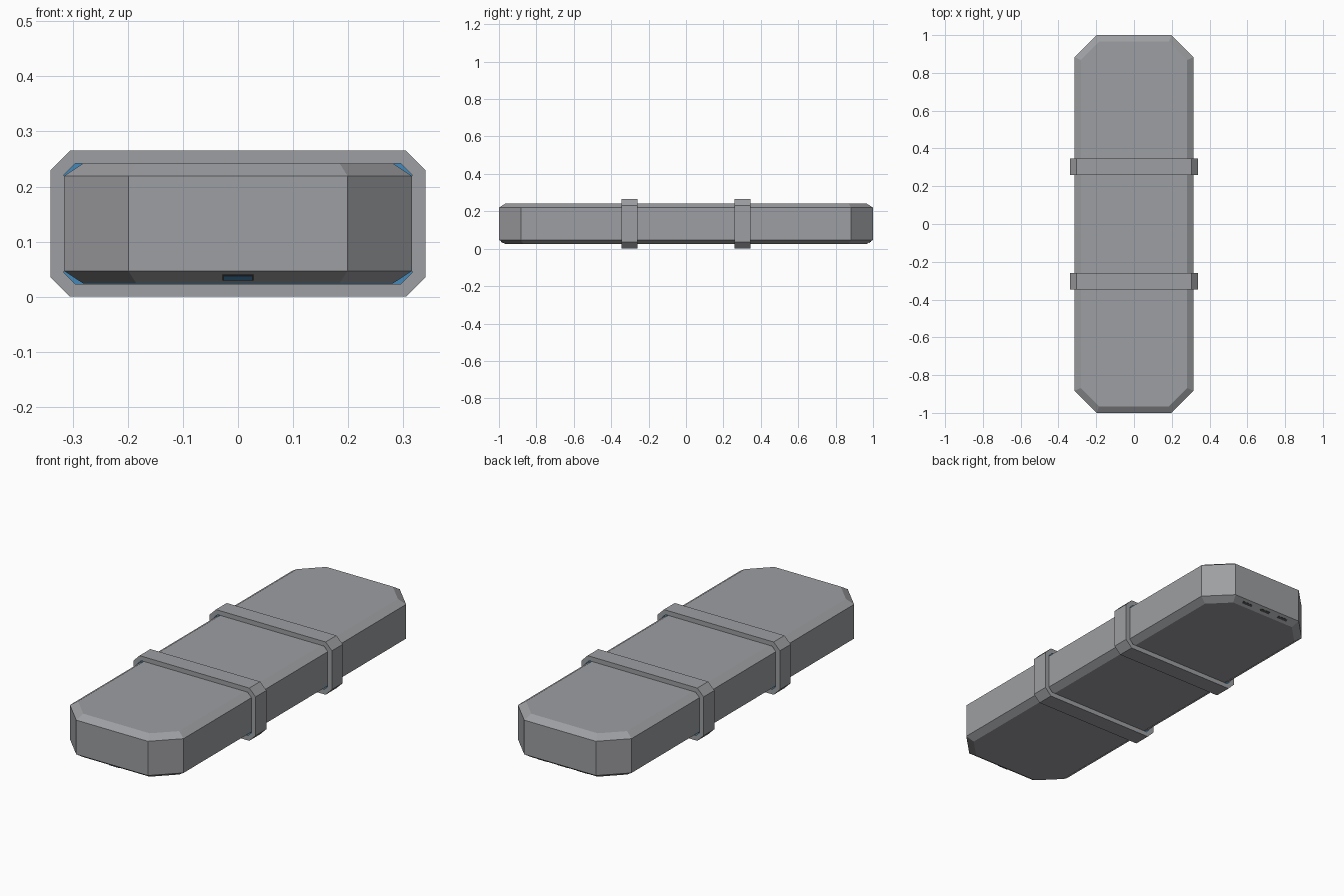
import bpy, bmesh, math

if "Cube" in bpy.data.objects:
    bpy.data.objects.remove(bpy.data.objects["Cube"])


def material(name, rgb):
    m = bpy.data.materials.new(name)
    m.diffuse_color = (*rgb, 1)
    m.use_nodes = True
    m.node_tree.nodes["Principled BSDF"].inputs["Base Color"].default_value = m.diffuse_color
    return m


GREY = material("metal grey", (0.34, 0.345, 0.36))
BLUE = material("light blue", (0.06, 0.25, 0.48))
DARK = material("dark slot", (0.06, 0.06, 0.065))


def octagon(hx, hy, cx, cy):
    return [(hx - cx, -hy), (hx, -hy + cy), (hx, hy - cy), (hx - cx, hy),
            (-hx + cx, hy), (-hx, hy - cy), (-hx, -hy + cy), (-hx + cx, -hy)]


def loft(name, rings, mat, closed=False):
    """Skin between rings of points; cap the ends or close the loop."""
    bm = bmesh.new()
    loops = [[bm.verts.new(p) for p in r] for r in rings]
    n = len(loops[0])
    pairs = list(zip(loops, loops[1:]))
    if closed:
        pairs.append((loops[-1], loops[0]))
    else:
        bm.faces.new(loops[0])
        bm.faces.new(loops[-1])
    for a, b in pairs:
        for i in range(n):
            j = (i + 1) % n
            bm.faces.new((a[i], a[j], b[j], b[i]))
    bmesh.ops.recalc_face_normals(bm, faces=bm.faces)
    me = bpy.data.meshes.new(name)
    bm.to_mesh(me)
    bm.free()
    me.materials.append(mat)
    ob = bpy.data.objects.new(name, me)
    bpy.context.collection.objects.link(ob)
    return ob


# Case body: octagonal plan with bevelled top and bottom rims
inset = 0.035
c = 0.117
ci = c - inset * (1 - math.tan(math.pi / 8))
outer = octagon(0.316, 1.0, c, c)
inner = octagon(0.316 - inset, 1.0 - inset, ci, ci)
loft("case_body", [[(x, y, z) for x, y in o] for o, z in
                   ((inner, 0.024), (outer, 0.047), (outer, 0.219), (inner, 0.242))], GREY)


# Two bands around the case, each with a blue lining showing at the corners
def section(hx, hz, ch, y):
    return [(x, y, z + 0.1325) for x, z in octagon(hx, hz, ch, ch)]


for side, y in (("front", -0.303), ("back", 0.303)):
    a, b = y - 0.043, y + 0.043
    loft(side + "_band", [section(0.34, 0.1325, 0.035, a), section(0.34, 0.1325, 0.035, b),
                          section(0.316, 0.109, 0.020, b), section(0.316, 0.109, 0.020, a)],
         GREY, closed=True)
    loft(side + "_band_lining", [section(0.3165, 0.1092, 0.020, y - 0.035),
                                 section(0.3165, 0.1092, 0.020, y + 0.035)], BLUE)


# Small slot plates on the lower end bevels
def slot(name, x, end, hw, hh, lift, mat):
    t = math.atan2(0.023, inset)
    along = (math.cos(t), math.sin(t))      # outward, up along the bevel
    out = (math.sin(t), -math.cos(t))       # away from the bevel
    rings = []
    for d in (-0.002, lift):
        ring = []
        for sx, s in ((-1, -1), (1, -1), (1, 1), (-1, 1)):
            yy = 1 - inset / 2 + along[0] * s * hh + out[0] * d
            zz = 0.0355 + along[1] * s * hh + out[1] * d
            ring.append((x + sx * hw, end * yy, zz))
        rings.append(ring)
    loft(name, rings, mat)


slot("front_slot_frame", 0, -1, 0.028, 0.008, 0.002, DARK)
slot("front_slot_light", 0, -1, 0.025, 0.006, 0.003, BLUE)
for i, x in enumerate((-0.11, 0, 0.11)):
    slot("back_slot_%d" % (i + 1), x, 1, 0.028, 0.006, 0.002, DARK)
